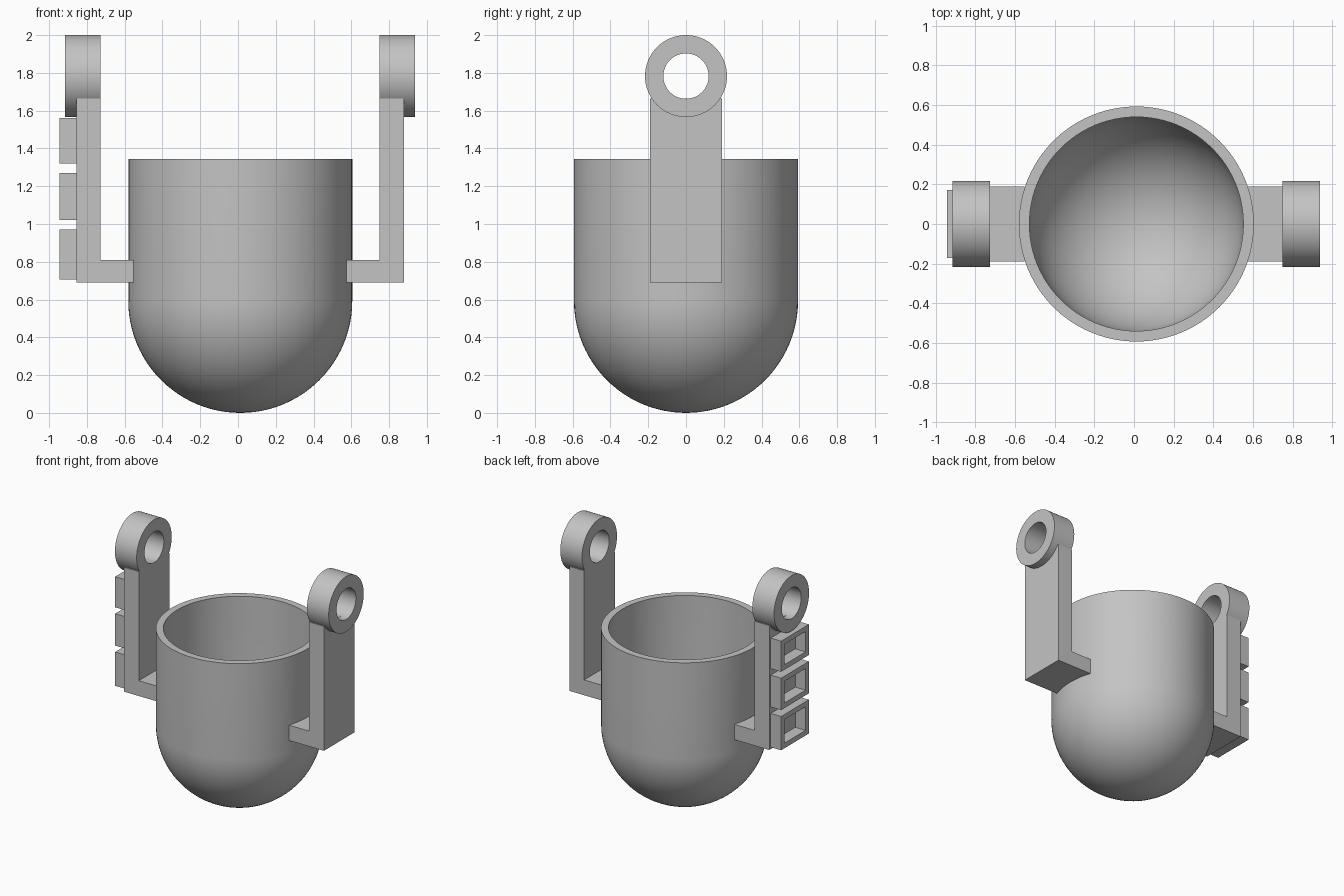
import bpy
import bmesh
import math
from mathutils import Matrix, Vector

default_cube = bpy.data.objects.get("Cube")
if default_cube:
    bpy.data.objects.remove(default_cube, do_unlink=True)

grey = bpy.data.materials.new("plain_grey")
grey.use_nodes = True
colour = (0.55, 0.55, 0.55, 1)
grey.diffuse_color = colour
grey.node_tree.nodes["Principled BSDF"].inputs["Base Color"].default_value = colour


def make_object(name, bm):
    bmesh.ops.recalc_face_normals(bm, faces=bm.faces)
    mesh = bpy.data.meshes.new(name)
    bm.to_mesh(mesh)
    bm.free()
    mesh.materials.append(grey)
    obj = bpy.data.objects.new(name, mesh)
    bpy.context.collection.objects.link(obj)
    return obj


def activate(obj):
    bpy.ops.object.select_all(action="DESELECT")
    obj.select_set(True)
    bpy.context.view_layer.objects.active = obj


def smooth(obj):
    activate(obj)
    bpy.ops.object.shade_smooth_by_angle(angle=math.radians(30))


def lathe(name, profile, steps, closed, matrix):
    """Revolve (radius, height) points round z, then place the result."""
    bm = bmesh.new()
    verts = [bm.verts.new((r, 0, h)) for r, h in profile]
    pairs = list(zip(verts, verts[1:]))
    if closed:
        pairs.append((verts[-1], verts[0]))
    edges = [bm.edges.new(p) for p in pairs]
    bmesh.ops.spin(bm, geom=verts + edges, cent=(0, 0, 0), axis=(0, 0, 1),
                   angle=math.tau, steps=steps, use_duplicate=False)
    bmesh.ops.remove_doubles(bm, verts=bm.verts, dist=0.0005)
    bm.transform(matrix)
    return make_object(name, bm)


def prism(name, outline, x0, x1):
    """Extrude an outline of (y, z) points from x0 to x1."""
    bm = bmesh.new()
    face = bm.faces.new([bm.verts.new((x0, y, z)) for y, z in outline])
    new = bmesh.ops.extrude_face_region(bm, geom=[face])["geom"]
    bmesh.ops.translate(bm, vec=(x1 - x0, 0, 0),
                        verts=[g for g in new if isinstance(g, bmesh.types.BMVert)])
    return make_object(name, bm)


# Round-bottomed cup with an even wall
CUP_X, OUTER, INNER, RIM = 0.012, 0.593, 0.54, 1.345
ARC = 24


def cup_side(radius):
    arc = [(radius * math.sin(a), OUTER - radius * math.cos(a))
           for a in (math.pi / 2 * i / ARC for i in range(ARC + 1))]
    return arc + [(radius, RIM)]


cup = lathe("cup", cup_side(OUTER) + cup_side(INNER)[::-1], 96, False,
            Matrix.Translation((CUP_X, 0, 0)))

# Scooped notch in the back of the rim
bm = bmesh.new()
bmesh.ops.create_cone(bm, cap_ends=True, segments=96, radius1=0, radius2=1, depth=1)
bmesh.ops.remove_doubles(bm, verts=bm.verts, dist=0.0005)
bm.transform(Matrix.Translation((CUP_X, 0, RIM))
             @ Matrix.Diagonal((1.119, 1, 0.632, 1))
             @ Matrix.Rotation(-math.pi / 2, 4, "X")
             @ Matrix.Translation((0, 0, 0.5)))
cutter = make_object("notch_cutter", bm)
cutter.hide_render = True
cut = cup.modifiers.new("notch", "BOOLEAN")
cut.object = cutter
cut.operation = "DIFFERENCE"
cut.solver = "EXACT"
activate(cup)
bpy.ops.object.modifier_apply(modifier=cut.name)
bpy.data.objects.remove(cutter, do_unlink=True)
smooth(cup)

# L-shaped arms, each with a pivot ring on top
HALF, FOOT, EYE_Z = 0.19, 0.69, 1.783
for side, sign, inner in (("left", 1, 0.75), ("right", -1, 0.727)):
    bm = bmesh.new()
    toe, heel = inner - 0.175, inner + 0.128
    outline = [(toe, FOOT), (heel, FOOT), (heel, 1.665), (inner, 1.665),
               (inner, 0.81), (toe, 0.81)]
    face = bm.faces.new([bm.verts.new((sign * x, -HALF, z)) for x, z in outline])
    new = bmesh.ops.extrude_face_region(bm, geom=[face])["geom"]
    bmesh.ops.translate(bm, vec=(0, 2 * HALF, 0),
                        verts=[g for g in new if isinstance(g, bmesh.types.BMVert)])
    make_object(side + "_arm", bm)

    place = Matrix.Translation((sign * inner, 0, EYE_Z)) @ Matrix.Rotation(
        sign * math.pi / 2, 4, "Y")
    ring = lathe(side + "_pivot_ring",
                 [(0.12, 0), (0.217, 0), (0.217, 0.188), (0.12, 0.188)],
                 64, True, place)
    smooth(ring)

# Raised plain frames on the outside of the right arm
WALL, DEEP = 0.04, 0.172
for i, (low, high) in enumerate(((0.705, 0.97), (1.02, 1.27), (1.32, 1.56))):
    for part, y0, y1, z0, z1 in (
            ("back", DEEP - WALL, DEEP, low, high),
            ("front", -DEEP, WALL - DEEP, low, high),
            ("bottom", WALL - DEEP, DEEP - WALL, low, low + WALL),
            ("top", WALL - DEEP, DEEP - WALL, high - WALL, high)):
        prism(f"raised_frame_{i + 1}_{part}",
              [(y0, z0), (y1, z0), (y1, z1), (y0, z1)], -0.945, -0.85)
